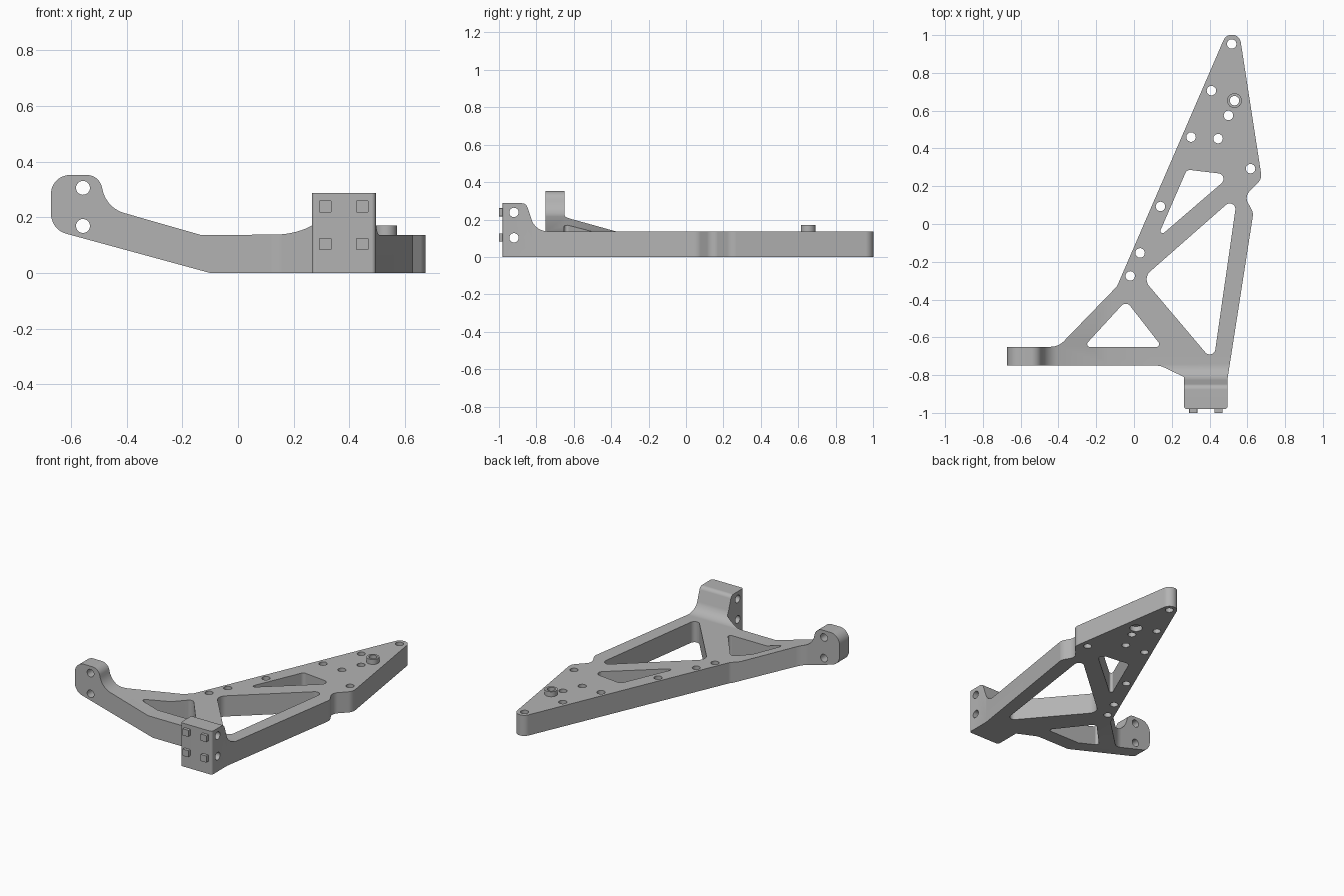
import bpy, bmesh, math
from mathutils import Vector

if "Cube" in bpy.data.objects:
    bpy.data.objects.remove(bpy.data.objects["Cube"], do_unlink=True)

metal = bpy.data.materials.new("plain grey metal")
metal.use_nodes = True
metal.diffuse_color = (0.45, 0.45, 0.45, 1)
metal.node_tree.nodes["Principled BSDF"].inputs["Base Color"].default_value = (0.45, 0.45, 0.45, 1)


def rounded(corners, steps=10):
    """Closed 2D loop with each corner (x, y, radius) filleted."""
    loop = []
    for i, (x, y, r) in enumerate(corners):
        p = Vector((x, y))
        if r == 0:
            loop.append(p)
            continue
        a = (Vector(corners[i - 1][:2]) - p).normalized()
        b = (Vector(corners[(i + 1) % len(corners)][:2]) - p).normalized()
        half = a.angle(b) / 2
        centre = p + (a + b).normalized() * r / math.sin(half)
        start = p + a * r / math.tan(half) - centre
        end = p + b * r / math.tan(half) - centre
        sweep = start.angle_signed(end)
        for k in range(steps + 1):
            t = -sweep * k / steps
            c, s = math.cos(t), math.sin(t)
            loop.append(centre + Vector((c * start.x - s * start.y, s * start.x + c * start.y)))
    return loop


def circle(x, y, r, n=32):
    return [Vector((x + r * math.cos(math.tau * k / n), y + r * math.sin(math.tau * k / n)))
            for k in range(n)]


def prism(name, loop, axis, lo, hi):
    """Extrude a 2D loop along an axis from lo to hi."""
    place = {"x": lambda p, d: (d, p.x, p.y),
             "y": lambda p, d: (p.x, d, p.y),
             "z": lambda p, d: (p.x, p.y, d)}[axis]
    bm = bmesh.new()
    ends = [[bm.verts.new(place(p, d)) for p in loop] for d in (lo, hi)]
    for ring in ends:
        bm.faces.new(ring)
    for i in range(len(loop)):
        bm.faces.new((ends[0][i - 1], ends[0][i], ends[1][i], ends[1][i - 1]))
    bmesh.ops.recalc_face_normals(bm, faces=bm.faces)
    mesh = bpy.data.meshes.new(name)
    bm.to_mesh(mesh)
    bm.free()
    mesh.materials.append(metal)
    obj = bpy.data.objects.new(name, mesh)
    bpy.context.collection.objects.link(obj)
    return obj


def combine(target, tool, operation):
    mod = target.modifiers.new("combine", "BOOLEAN")
    mod.operation, mod.solver, mod.object = operation, "EXACT", tool
    bpy.context.view_layer.objects.active = target
    bpy.ops.object.modifier_apply(modifier=mod.name)
    bpy.data.objects.remove(tool, do_unlink=True)


# Plan outline of the whole bracket
frame = prism("bracket_frame", rounded([
    (0.54, 1.126, 0.048), (-0.09, -0.33, 0.05), (-0.40, -0.65, 0.1),
    (-0.672, -0.65, 0), (-0.672, -0.75, 0), (0.14, -0.75, 0.1),
    (0.265, -0.81, 0), (0.265, -0.98, 0.015), (0.495, -0.98, 0.015),
    (0.495, -0.82, 0), (0.632, 0.06, 0.06), (0.585, 0.145, 0.05),
    (0.677, 0.24, 0.06)]), "z", -0.1, 0.5)

# Height profile of the plate and its raised arm
heights = prism("height_profile", rounded([
    (-0.672, 0.352, 0.068), (-0.50, 0.352, 0.055), (-0.47, 0.233, 0.11),
    (-0.135, 0.137, 0), (0.8, 0.137, 0), (0.8, 0, 0), (-0.10, 0, 0),
    (-0.672, 0.156, 0.075)]), "y", -1.1, 1.1)

# Height profile of the tall mounting block with its sloped fillet
block = prism("block_profile", rounded([
    (-1.05, 0.287, 0), (-0.855, 0.287, 0.03), (-0.805, 0.137, 0.09),
    (-0.70, 0.137, 0), (-0.70, 0.05, 0), (-1.05, 0.05, 0)]), "x", 0.05, 0.75)
combine(heights, block, "UNION")
combine(frame, heights, "INTERSECT")

# Triangular lightening windows
windows = [
    [(0.28, 0.288, 0.025), (0.515, 0.260, 0.03), (0.12, -0.08, 0.012)],
    [(0.548, 0.155, 0.03), (0.045, -0.287, 0.055), (0.421, -0.731, 0.03)],
    [(-0.042, -0.406, 0.03), (-0.267, -0.651, 0.015), (0.149, -0.651, 0.015)]]
for corners in windows:
    combine(frame, prism("window_cutter", rounded(corners), "z", -0.2, 0.6), "DIFFERENCE")

# Raised boss, with a matching recess underneath
bx, by = 0.532, 0.653
combine(frame, prism("boss", circle(bx, by, 0.039), "z", 0.1, 0.17), "UNION")
combine(frame, prism("recess_cutter", circle(bx, by, 0.039), "z", -0.1, 0.035), "DIFFERENCE")

# Bolt holes through the plate, the arm end and the block
plate_holes = [(bx, by), (0.517, 0.953), (0.41, 0.706), (0.50, 0.575), (0.302, 0.46),
               (0.445, 0.452), (0.617, 0.293), (0.14, 0.093), (0.032, -0.153), (-0.02, -0.275)]
holes = [("z", p) for p in plate_holes]
holes += [("y", (-0.557, z)) for z in (0.306, 0.169)]
holes += [("x", (-0.92, z)) for z in (0.238, 0.102)]
for axis, (u, v) in holes:
    combine(frame, prism("hole_cutter", circle(u, v, 0.025), axis, -1.2, 1.2), "DIFFERENCE")

# Four square pegs on the front of the block
parts = [frame]
for side, x in (("right", 0.314), ("left", 0.447)):
    for level, z in (("lower", 0.104), ("upper", 0.239)):
        h = 0.022
        square = rounded([(x - h, z - h, 0.004), (x + h, z - h, 0.004),
                          (x + h, z + h, 0.004), (x - h, z + h, 0.004)], 3)
        parts.append(prism(f"{level}_{side}_peg", square, "y", -1.0, -0.975))

# Smooth the fillets and holes, keep the flats flat
for obj in parts:
    bpy.ops.object.select_all(action="DESELECT")
    obj.select_set(True)
    bpy.context.view_layer.objects.active = obj
    bpy.ops.object.shade_smooth_by_angle(angle=math.radians(30))
    obj.modifiers.new("flat_faces", "WEIGHTED_NORMAL").keep_sharp = True
